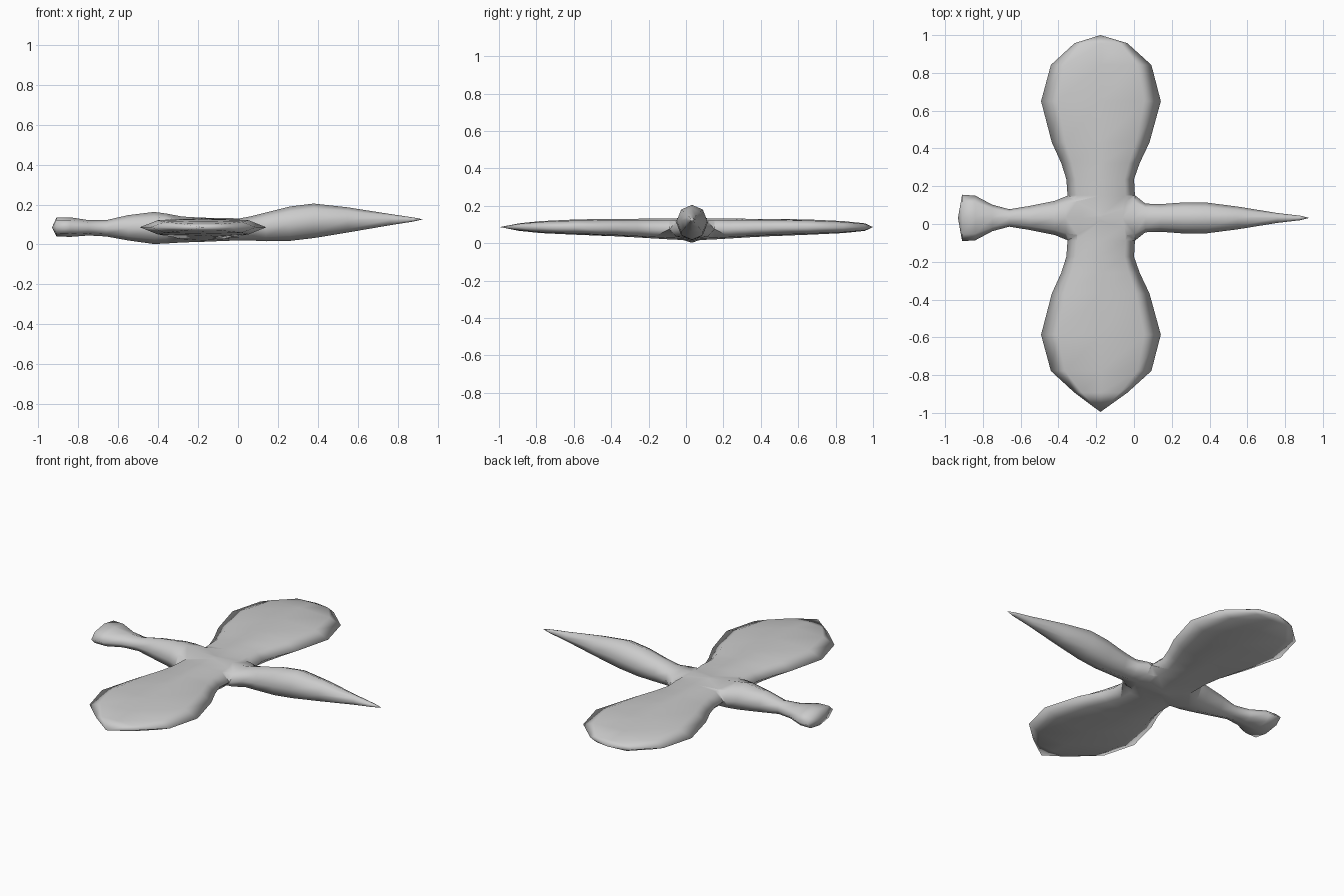
import bpy, bmesh, math

if "Cube" in bpy.data.objects:
    bpy.data.objects.remove(bpy.data.objects["Cube"])

grey = bpy.data.materials.new("plain_grey")
grey.diffuse_color = (0.6, 0.6, 0.6, 1)
grey.use_nodes = True
grey.node_tree.nodes["Principled BSDF"].inputs["Base Color"].default_value = grey.diffuse_color


def loft(name, rings, start, end):
    """Skin equal-length rings of points and close both ends to a tip."""
    bm = bmesh.new()
    loops = [[bm.verts.new(p) for p in r] for r in rings]
    n = len(loops[0])
    for a, b in zip(loops, loops[1:]):
        for i in range(n):
            j = (i + 1) % n
            bm.faces.new((a[i], a[j], b[j], b[i]))
    for loop, tip in ((loops[0], start), (loops[-1], end)):
        v = bm.verts.new(tip)
        for i in range(n):
            bm.faces.new((loop[i], loop[(i + 1) % n], v))
    bmesh.ops.recalc_face_normals(bm, faces=bm.faces)
    for f in bm.faces:
        f.smooth = True
    mesh = bpy.data.meshes.new(name)
    bm.to_mesh(mesh)
    bm.free()
    mesh.materials.append(grey)
    ob = bpy.data.objects.new(name, mesh)
    bpy.context.collection.objects.link(ob)
    return ob


CY = 0.032  # centre line of the body

# Body, head to tail: x, half width, bottom, top
body_stations = [
    (-0.91, 0.123, 0.040, 0.136), (-0.84, 0.118, 0.038, 0.136),
    (-0.75, 0.070, 0.045, 0.122), (-0.66, 0.046, 0.040, 0.122),
    (-0.55, 0.064, 0.020, 0.147), (-0.42, 0.090, 0.002, 0.163),
    (-0.36, 0.115, 0.005, 0.155), (-0.28, 0.130, 0.010, 0.140),
    (-0.18, 0.130, 0.013, 0.134), (-0.06, 0.130, 0.018, 0.133),
    (0.005, 0.120, 0.020, 0.130), (0.06, 0.076, 0.020, 0.140),
    (0.14, 0.073, 0.016, 0.160), (0.26, 0.082, 0.018, 0.190),
    (0.38, 0.082, 0.032, 0.205), (0.55, 0.060, 0.060, 0.186),
    (0.76, 0.026, 0.096, 0.153), (0.88, 0.012, 0.115, 0.135)]
rings = []
for x, w, lo, hi in body_stations:
    k = [i * math.tau / 8 for i in range(8)]
    rings.append([(x, CY + w * math.sin(a),
                   (lo + hi) / 2 + (hi - lo) / 2 * math.cos(a)) for a in k])
body = loft("body", rings, (-0.932, CY, 0.085), (0.927, CY, 0.126))

# Wing pair: distance from centre line, left edge, right edge, half thickness
half_wing = [
    (0.00, -0.345, -0.005, 0.058), (0.12, -0.352, 0.005, 0.056),
    (0.205, -0.358, 0.000, 0.053), (0.29, -0.385, 0.030, 0.050),
    (0.40, -0.435, 0.082, 0.047), (0.618, -0.492, 0.142, 0.041),
    (0.81, -0.440, 0.092, 0.032), (0.925, -0.315, -0.035, 0.020)]
stations = [(-d, l, r, t) for d, l, r, t in half_wing[:0:-1]] + half_wing
rings = []
for d, l, r, t in stations:
    m, h = (l + r) / 2, (r - l) / 2
    z = 0.086 - 0.013 * max(0, 1 - abs(d) / 0.5)
    shape = [(-1, 0), (-0.72, 0.86), (0, 1), (0.72, 0.86),
             (1, 0), (0.72, -0.86), (0, -1), (-0.72, -0.86)]
    rings.append([(m + u * h, CY + d, z + v * t) for u, v in shape])
wings = loft("wings", rings, (-0.178, -0.995, 0.086), (-0.178, 1.0, 0.086))

# Fuse wings into the body
mod = body.modifiers.new("fuse", 'BOOLEAN')
mod.operation = 'UNION'
mod.solver = 'EXACT'
mod.object = wings
bpy.context.view_layer.objects.active = body
body.select_set(True)
bpy.ops.object.modifier_apply(modifier=mod.name)
bpy.data.objects.remove(wings)
body.name = "winged_body"
